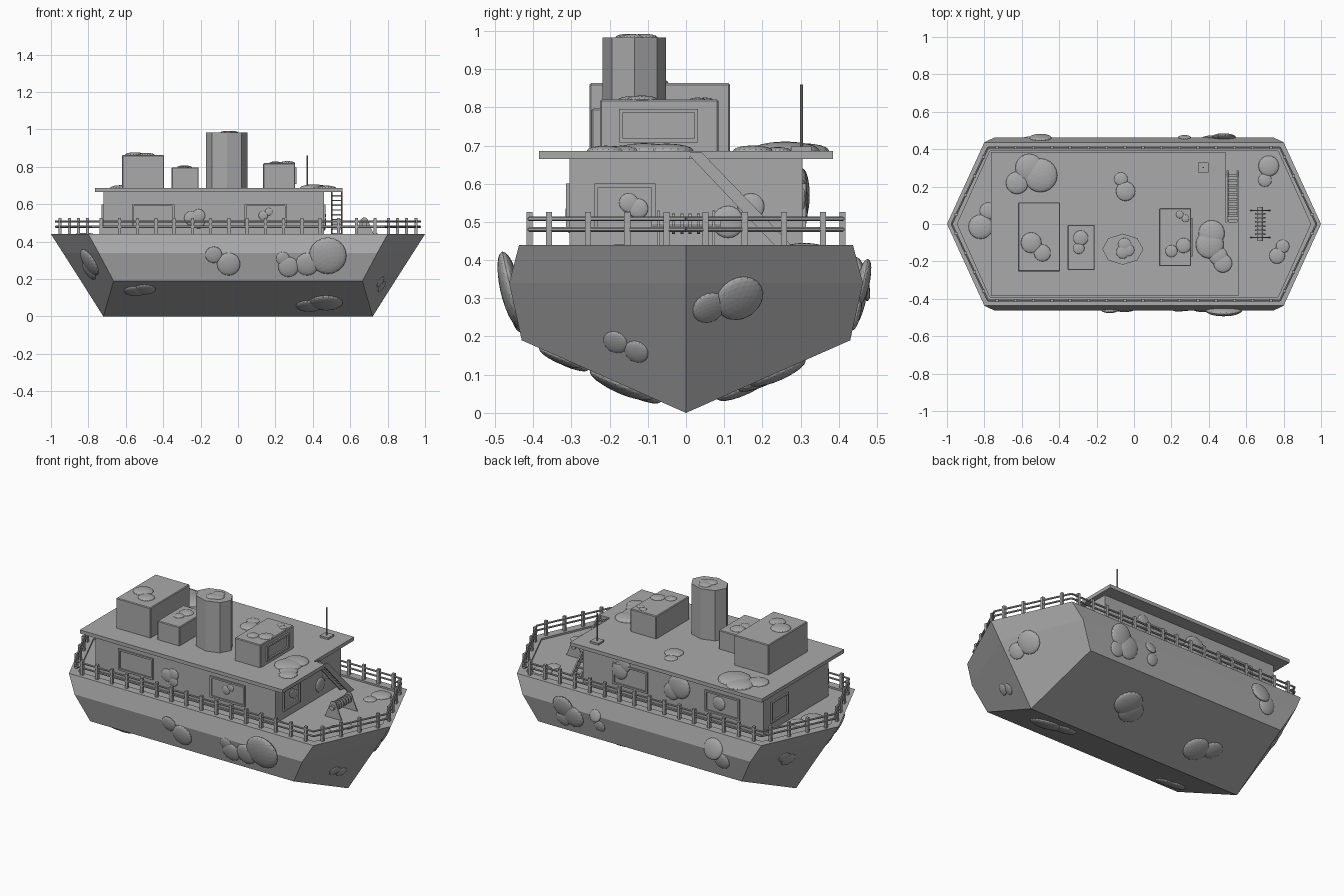
import bpy, bmesh, math
from mathutils import Vector, Matrix
from mathutils.bvhtree import BVHTree

if "Cube" in bpy.data.objects:
    bpy.data.objects.remove(bpy.data.objects["Cube"])

grey = bpy.data.materials.new("plain_grey")
grey.use_nodes = True
grey.diffuse_color = (0.4, 0.4, 0.4, 1)
grey.node_tree.nodes["Principled BSDF"].inputs["Base Color"].default_value = (0.4, 0.4, 0.4, 1)


def finish(name, bm):
    bmesh.ops.recalc_face_normals(bm, faces=bm.faces)
    mesh = bpy.data.meshes.new(name)
    bm.to_mesh(mesh)
    bm.free()
    mesh.materials.append(grey)
    obj = bpy.data.objects.new(name, mesh)
    bpy.context.collection.objects.link(obj)
    return obj


def add_box(bm, x0, x1, y0, y1, z0, z1):
    m = Matrix.Translation(((x0 + x1) / 2, (y0 + y1) / 2, (z0 + z1) / 2))
    bmesh.ops.create_cube(bm, size=1, matrix=m @ Matrix.Diagonal((x1 - x0, y1 - y0, z1 - z0, 1)))


def box(name, *bounds, bevel=0):
    bm = bmesh.new()
    add_box(bm, *bounds)
    if bevel:
        bmesh.ops.bevel(bm, geom=bm.edges[:], offset=bevel, segments=1, affect='EDGES')
    return finish(name, bm)


def add_rod(bm, a, b, radius, sides=8):
    a, b = Vector(a), Vector(b)
    turn = (b - a).to_track_quat('Z', 'Y').to_matrix().to_4x4()
    bmesh.ops.create_cone(bm, cap_ends=True, segments=sides, radius1=radius, radius2=radius,
                          depth=(b - a).length, matrix=Matrix.Translation((a + b) / 2) @ turn)


def add_prism(bm, points, offset):
    face = bm.faces.new([bm.verts.new(p) for p in points])
    out = bmesh.ops.extrude_face_region(bm, geom=[face])["geom"]
    bmesh.ops.translate(bm, vec=offset, verts=[g for g in out if isinstance(g, bmesh.types.BMVert)])


def outline(tip, corner, y, z):
    return [Vector(p) for p in ((tip, 0, z), (corner, y, z), (-corner, y, z),
                                (-tip, 0, z), (-corner, -y, z), (corner, -y, z))]


# Hull: stacked six-sided outlines closing on a keel, with a shallow deck well
bm = bmesh.new()
rings = [[bm.verts.new(p) for p in outline(*s)] for s in (
    (0.84, 0.665, 0.43, 0.19), (0.936, 0.745, 0.463, 0.34), (1, 0.8, 0.437, 0.44),
    (0.945, 0.77, 0.39, 0.44), (0.945, 0.77, 0.39, 0.43))]
for low, high in zip(rings, rings[1:]):
    for i in range(6):
        j = (i + 1) % 6
        bm.faces.new((low[i], low[j], high[j], high[i]))
bm.faces.new(rings[-1])
bow, stern = bm.verts.new((0.72, 0, 0)), bm.verts.new((-0.72, 0, 0))
c = rings[0]
for f in ((c[1], c[2], stern, bow), (c[4], c[5], bow, stern), (c[0], c[1], bow),
          (c[5], c[0], bow), (c[2], c[3], stern), (c[3], c[4], stern)):
    bm.faces.new(f)
hull = finish("hull", bm)

# Railing: two rails and evenly spaced posts around the deck edge
bm = bmesh.new()
path = outline(0.975, 0.78, 0.41, 0)
for i in range(6):
    a, b = path[i], path[(i + 1) % 6]
    for z in (0.48, 0.508):
        up = Vector((0, 0, z))
        add_rod(bm, a + up, b + up, 0.006, 6)
    count = 16 if abs(a.y - b.y) < 0.01 else 4
    for k in range(count):
        p = a.lerp(b, (k + 0.5) / count)
        add_box(bm, p.x - 0.008, p.x + 0.008, p.y - 0.008, p.y + 0.008, 0.43, 0.526)
finish("railing", bm)

# Cabin and notched roof
cabin = box("cabin", -0.72, 0.46, -0.305, 0.305, 0.425, 0.67)
bm = bmesh.new()
add_prism(bm, [(x, y, 0.665) for x, y in ((-0.765, -0.385), (0.56, -0.385), (0.56, 0.01),
                                          (0.49, 0.01), (0.49, 0.385), (-0.765, 0.385))], (0, 0, 0.021))
roof = finish("roof", bm)

# Roof houses and funnel
rear_house = box("rear_roof_house", -0.62, -0.395, -0.253, 0.115, 0.68, 0.863, bevel=0.004)
small_house = box("small_roof_house", -0.355, -0.21, -0.247, -0.005, 0.68, 0.797, bevel=0.004)
front_house = box("front_roof_house", 0.135, 0.305, -0.225, 0.085, 0.68, 0.82, bevel=0.004)
bm = bmesh.new()
add_prism(bm, [(-0.06 + 0.11 * math.cos(i * math.pi / 4), -0.135 + 0.083 * math.sin(i * math.pi / 4), 0.68)
               for i in range(8)], (0, 0, 0.303))
funnel = finish("funnel", bm)


# Window frames: raised borders on a wall facing x or y
def window(name, axis, wall, a0, a1, z0, z1, t=0.009):
    bm = bmesh.new()
    w = 0.01
    for u0, u1, v0, v1 in ((a0, a1, z0, z0 + w), (a0, a1, z1 - w, z1),
                           (a0, a0 + w, z0 + w, z1 - w), (a1 - w, a1, z0 + w, z1 - w)):
        if axis == 'x':
            add_box(bm, wall - t, wall + t, u0, u1, v0, v1)
        else:
            add_box(bm, u0, u1, wall - t, wall + t, v0, v1)
    finish(name, bm)


for side, label in ((-0.305, "front"), (0.305, "back")):
    for x in (-0.453, 0.148):
        window(label + "_window_frame", 'y', side, x - 0.113, x + 0.113, 0.475, 0.6)
window("bow_window_frame", 'x', 0.46, -0.24, -0.08, 0.475, 0.6)
window("stern_window_frame", 'x', -0.72, 0.08, 0.24, 0.475, 0.6)
window("lookout_window_frame", 'x', 0.305, -0.175, 0.032, 0.708, 0.796)

# Stairs: two sloped stringers with treads
bm = bmesh.new()
for x in (0.497, 0.55):
    add_prism(bm, [(x, 0, 0.683), (x, 0.04, 0.683), (x, 0.285, 0.43), (x, 0.24, 0.43)], (0.008, 0, 0))
for k in range(10):
    y = 0.032 + 0.025 * k
    add_box(bm, 0.5, 0.555, y - 0.007, y + 0.007, 0.668 - 0.0255 * k, 0.675 - 0.0255 * k)
finish("stairs", bm)

# Antenna
box("antenna_base", 0.343, 0.397, 0.275, 0.329, 0.68, 0.697)
bm = bmesh.new()
add_rod(bm, (0.37, 0.302, 0.69), (0.37, 0.302, 0.86), 0.004)
finish("antenna_mast", bm)

# Winch: two rounded end frames, a drum and rope rings
bm = bmesh.new()
for y in (-0.075, 0.07):
    arc = [(0.675 + 0.022 * math.cos(t * math.pi / 6), y, 0.508 + 0.022 * math.sin(t * math.pi / 6))
           for t in range(7)]
    add_prism(bm, [(0.73, y, 0.43)] + arc + [(0.62, y, 0.43)], (0, 0.006, 0))
add_rod(bm, (0.675, -0.09, 0.495), (0.675, 0.09, 0.495), 0.014, 12)
for k in range(6):
    y = -0.055 + 0.022 * k
    add_rod(bm, (0.675, y - 0.004, 0.495), (0.675, y + 0.004, 0.495), 0.027, 12)
finish("winch", bm)


# Lumps: flattened domes pressed onto a surface found along a direction
def lumps(name, target, direction, spots):
    mesh = target.data
    tree = BVHTree.FromPolygons([v.co for v in mesh.vertices], [p.vertices for p in mesh.polygons])
    d = Vector(direction)
    bm = bmesh.new()
    for a, b, r in spots:
        p = Vector((0, a, b) if d.x else (a, 0, b) if d.y else (a, b, 0))
        hit, normal, _, _ = tree.ray_cast(p - d * 3, d)
        if hit is None:
            continue
        if normal.dot(d) > 0:
            normal = -normal
        m = Matrix.Translation(hit) @ normal.to_track_quat('Z', 'Y').to_matrix().to_4x4()
        bmesh.ops.create_icosphere(bm, subdivisions=3, radius=r,
                                   matrix=m @ Matrix.Diagonal((1, 1, 0.27, 1)))
    finish(name, bm)


FRONT, BACK, DOWN, UP = (0, 1, 0), (0, -1, 0), (0, 0, -1), (0, 0, 1)
BOW, STERN = (-1, 0, 0), (1, 0, 0)
lumps("hull_front_lumps", hull, FRONT, [
    (-0.13, 0.33, 0.045), (-0.05, 0.28, 0.062), (0.24, 0.31, 0.036), (0.27, 0.265, 0.055),
    (0.37, 0.28, 0.062), (0.48, 0.325, 0.1)])
lumps("hull_back_lumps", hull, BACK, [
    (0.48, 0.34, 0.065), (0.42, 0.29, 0.065), (0.49, 0.26, 0.045), (0.27, 0.34, 0.035),
    (0.25, 0.28, 0.035), (-0.5, 0.35, 0.06), (-0.55, 0.29, 0.05)])
lumps("hull_bow_lumps", hull, BOW, [
    (0.06, 0.275, 0.045), (0.14, 0.3, 0.065), (-0.185, 0.185, 0.033), (-0.13, 0.16, 0.033)])
lumps("hull_stern_lumps", hull, STERN, [
    (-0.27, 0.29, 0.08), (-0.2, 0.25, 0.06), (0.2, 0.27, 0.045), (0.24, 0.3, 0.035)])
lumps("hull_bottom_lumps", hull, UP, [
    (-0.55, -0.31, 0.06), (-0.5, -0.33, 0.06), (0.38, -0.13, 0.07), (0.47, -0.17, 0.09),
    (0.24, 0.24, 0.08), (0.19, 0.2, 0.07), (-0.31, 0.15, 0.075), (-0.4, 0.18, 0.055)])
lumps("deck_lumps", hull, DOWN, [
    (0.72, 0.31, 0.055), (0.7, 0.235, 0.036), (0.795, -0.12, 0.036), (0.765, -0.17, 0.042),
    (-0.82, -0.015, 0.065), (-0.78, 0.07, 0.045)])
lumps("roof_lumps", roof, DOWN, [
    (-0.56, 0.3, 0.075), (-0.5, 0.26, 0.09), (-0.625, 0.22, 0.06), (-0.07, 0.24, 0.036),
    (-0.045, 0.175, 0.052), (0.415, -0.05, 0.07), (0.405, -0.11, 0.075), (0.45, -0.17, 0.05), (0.475, -0.21, 0.05)])
lumps("rear_house_lumps", rear_house, DOWN, [(-0.55, -0.1, 0.055), (-0.49, -0.155, 0.045)])
lumps("small_house_lumps", small_house, DOWN, [(-0.285, -0.075, 0.04), (-0.295, -0.13, 0.03)])
lumps("front_house_lumps", front_house, DOWN, [
    (0.245, 0.05, 0.02), (0.275, 0.03, 0.02), (0.265, -0.115, 0.04), (0.2, -0.145, 0.032)])
lumps("funnel_lumps", funnel, DOWN, [(-0.05, -0.11, 0.035), (-0.06, -0.15, 0.035), (-0.03, -0.14, 0.032)])
lumps("cabin_front_lumps", cabin, FRONT, [
    (-0.25, 0.525, 0.038), (-0.21, 0.54, 0.034), (-0.21, 0.5, 0.03), (0.135, 0.54, 0.025), (0.165, 0.56, 0.02)])
lumps("cabin_back_lumps", cabin, BACK, [
    (0.22, 0.56, 0.05), (0.19, 0.6, 0.04), (-0.17, 0.57, 0.07), (-0.12, 0.53, 0.05), (-0.43, 0.54, 0.04)])
lumps("cabin_bow_lumps", cabin, BOW, [
    (-0.15, 0.55, 0.025), (-0.125, 0.535, 0.026), (0.11, 0.5, 0.042), (0.17, 0.54, 0.035)])
